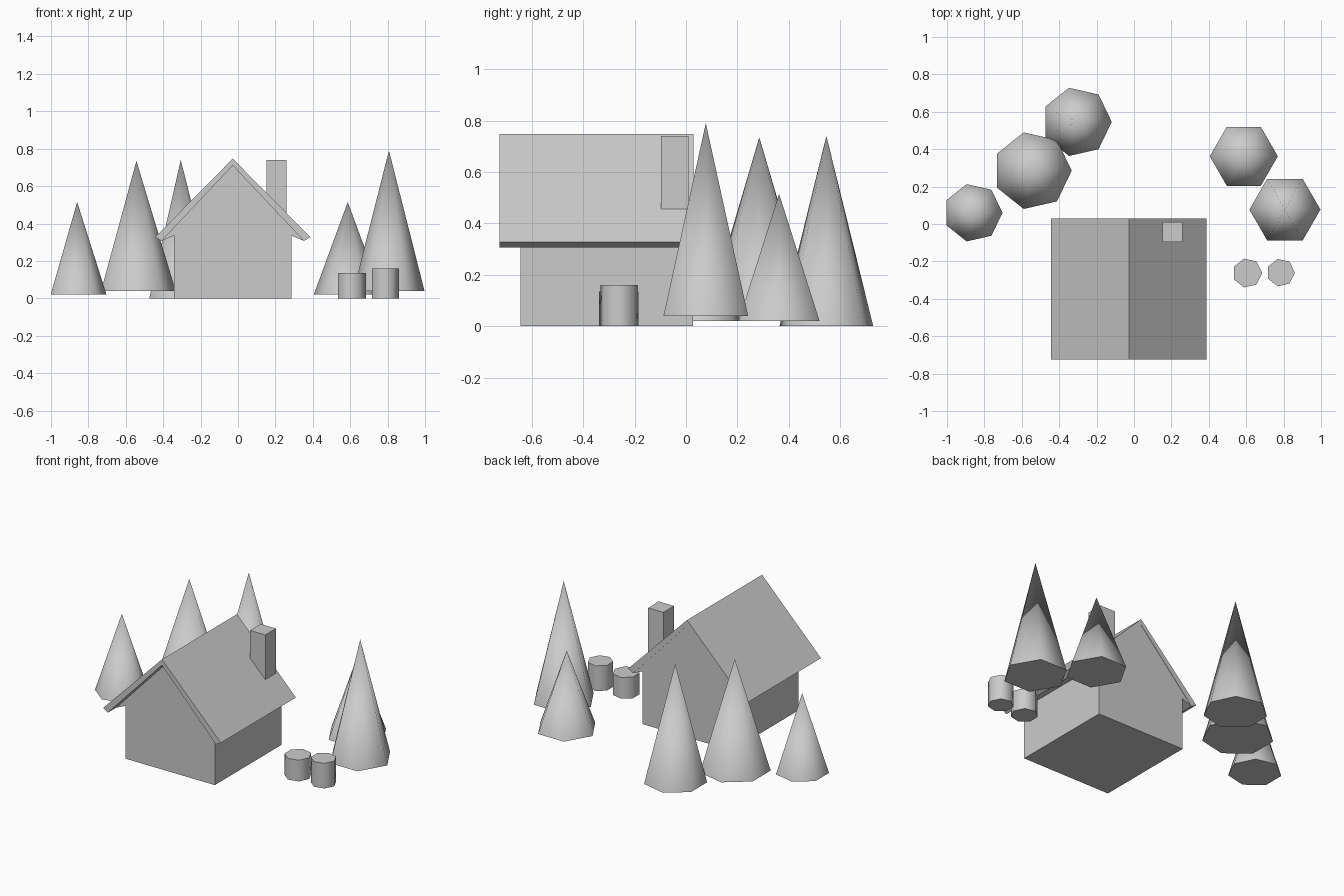
import bpy, bmesh
from math import pi

if "Cube" in bpy.data.objects:
    bpy.data.objects.remove(bpy.data.objects["Cube"])


def make_object(name, bm, smooth=False):
    bmesh.ops.recalc_face_normals(bm, faces=bm.faces[:])
    mesh = bpy.data.meshes.new(name)
    bm.to_mesh(mesh)
    bm.free()
    for p in mesh.polygons:
        p.use_smooth = smooth and len(p.vertices) < 5
    obj = bpy.data.objects.new(name, mesh)
    bpy.context.collection.objects.link(obj)
    return obj


def extrude_y(name, profile, y0, y1):
    bm = bmesh.new()
    face = bm.faces.new([bm.verts.new((x, y0, z)) for x, z in profile])
    ext = bmesh.ops.extrude_face_region(bm, geom=[face])["geom"]
    moved = [v for v in ext if isinstance(v, bmesh.types.BMVert)]
    bmesh.ops.translate(bm, verts=moved, vec=(0, y1 - y0, 0))
    return make_object(name, bm)


def prism(name, x, y, z0, z1, sides, r0, r1):
    bm = bmesh.new()
    bmesh.ops.create_cone(bm, cap_ends=True, segments=sides,
                          radius1=r0, radius2=r1, depth=z1 - z0)
    bmesh.ops.remove_doubles(bm, verts=bm.verts[:], dist=1e-5)
    # first corner points along +x
    corner = max((v.co.xy for v in bm.verts), key=lambda c: c.x)
    if abs(corner.y) > 1e-4:
        from mathutils import Matrix
        bmesh.ops.rotate(bm, verts=bm.verts[:], matrix=Matrix.Rotation(-pi / 2, 3, 'Z'))
    bmesh.ops.translate(bm, verts=bm.verts[:], vec=(x, y, (z0 + z1) / 2))
    obj = make_object(name, bm, smooth=True)
    for e in obj.data.edges:
        pts = [obj.data.vertices[i].co.z for i in e.vertices]
        e.use_edge_sharp = abs(pts[0] - pts[1]) < 1e-4
    return obj


def mirrored(half, cx=-0.028):
    """Close a half profile (listed bottom to top) about the ridge."""
    return [(cx + x, z) for x, z in half] + [(cx - x, z) for x, z in reversed(half) if x > 0]


# House body with sloping soffits under the eaves
extrude_y("house_walls", mirrored([(0.315, 0), (0.315, 0.335), (0.38, 0.307), (0, 0.712)]),
          -0.643, 0.028)

# Roof slab, overhanging the front gable
c = -0.028
extrude_y("roof", [(c, 0.71), (c + 0.38, 0.307), (c + 0.415, 0.327), (c, 0.747),
                   (c - 0.415, 0.327), (c - 0.38, 0.307)], -0.725, 0.03)

# Chimney
extrude_y("chimney", [(0.153, 0.42), (0.26, 0.42), (0.26, 0.74), (0.153, 0.74)], -0.097, 0.01)

# Trees: x, y, base z, tip z, sides, radius
trees = [(-0.86, 0.06, 0.02, 0.515, 7, 0.157),
         (-0.543, 0.285, 0.04, 0.735, 7, 0.21),
         (-0.306, 0.546, 0.0, 0.74, 7, 0.187),
         (0.587, 0.362, 0.02, 0.515, 6, 0.182),
         (0.807, 0.077, 0.04, 0.79, 6, 0.19)]
for i, (x, y, z0, z1, n, r) in enumerate(trees, 1):
    prism(f"tree_{i}", x, y, z0, z1, n, r, 0)

# Two barrels
prism("barrel_1", 0.606, -0.262, 0, 0.135, 7, 0.079, 0.079)
prism("barrel_2", 0.785, -0.26, 0, 0.16, 7, 0.075, 0.075)
